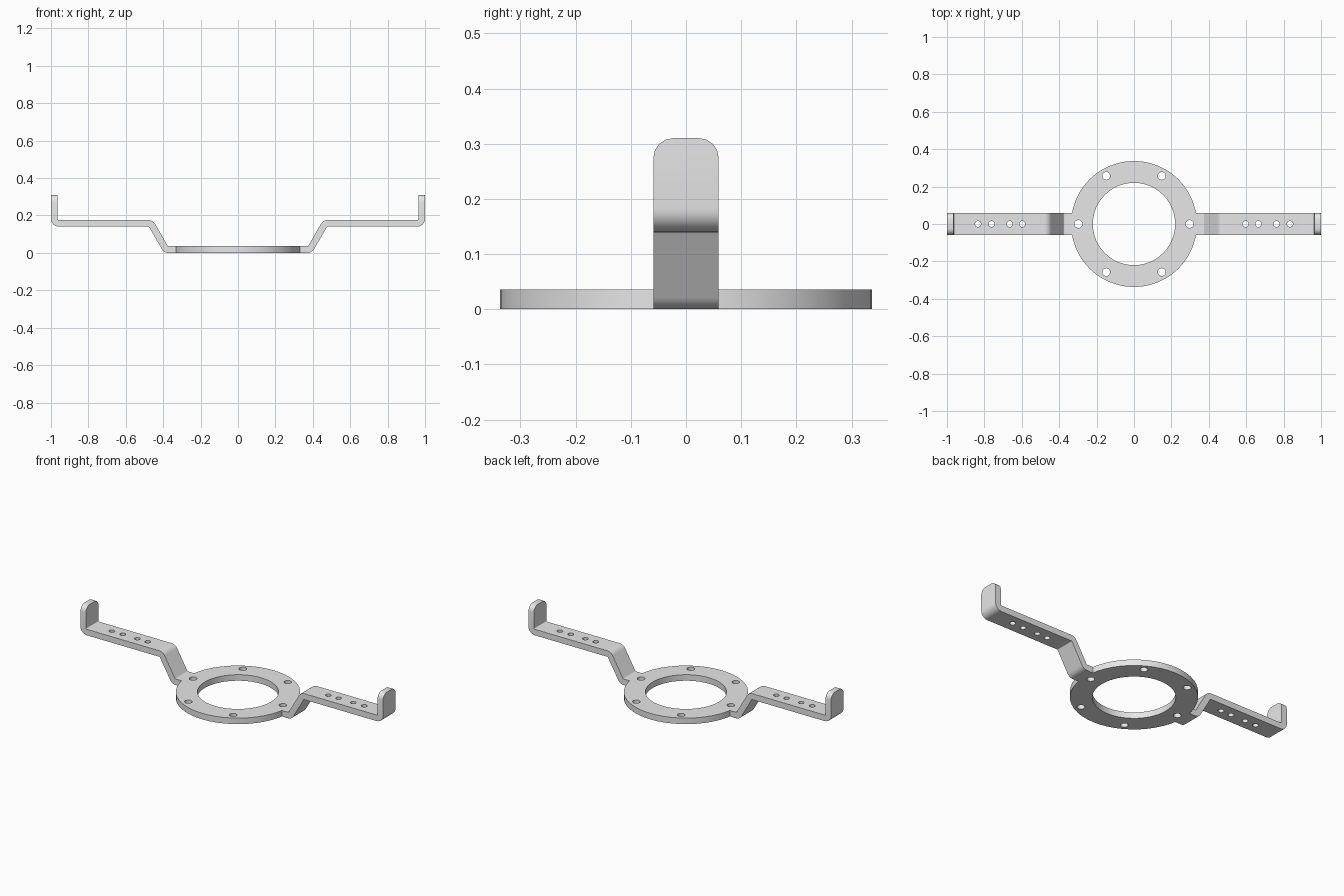
import bpy, bmesh
from math import sin, cos, tan, atan2, pi
from mathutils import Vector, Matrix

cube = bpy.data.objects.get("Cube")
if cube:
    bpy.data.objects.remove(cube, do_unlink=True)

THICK = 0.036        # sheet thickness
HALF_W = 0.059       # half width of an arm
TOP = 0.31           # height of the end tabs
BEND = 0.024         # bend radius at mid-sheet

grey = bpy.data.materials.new("plain_grey_metal")
grey.use_nodes = True
colour = (0.8, 0.8, 0.8, 1)
grey.diffuse_color = colour
grey.node_tree.nodes["Principled BSDF"].inputs["Base Color"].default_value = colour


def make_object(name, bm):
    bmesh.ops.recalc_face_normals(bm, faces=bm.faces)
    mesh = bpy.data.meshes.new(name)
    bm.to_mesh(mesh)
    bm.free()
    mesh.materials.append(grey)
    obj = bpy.data.objects.new(name, mesh)
    bpy.context.collection.objects.link(obj)
    return obj


def add_cylinder(bm, x, y, radius, z0, z1, segments):
    bmesh.ops.create_cone(bm, cap_ends=True, segments=segments,
                          radius1=radius, radius2=radius, depth=z1 - z0,
                          matrix=Matrix.Translation((x, y, (z0 + z1) / 2)))


def bent_strip(path, steps=6):
    """Closed outline of a sheet that follows the path with round bends."""
    pts = [Vector(p) for p in path]
    heading = [atan2(*(b - a).yx) for a, b in zip(pts, pts[1:])]
    line = [(pts[0], heading[0])]
    for p, a0, a1 in zip(pts[1:], heading, heading[1:]):
        s = 1 if a1 > a0 else -1
        start = p - Vector((cos(a0), sin(a0))) * BEND * tan(abs(a1 - a0) / 2)
        centre = start + s * BEND * Vector((-sin(a0), cos(a0)))
        for i in range(steps + 1):
            a = a0 + (a1 - a0) * i / steps
            line.append((centre - s * BEND * Vector((-sin(a), cos(a))), a))
    line.append((pts[-1], heading[-1]))

    def side(d):
        return [p + d * Vector((-sin(a), cos(a))) for p, a in line]
    return side(THICK / 2) + side(-THICK / 2)[::-1]


def make_arm(name, sign):
    mid = THICK / 2
    path = [(0.325, mid), (0.385, mid), (0.466, 0.158),
            (1 - mid, 0.158), (1 - mid, TOP)]
    bm = bmesh.new()
    face = bm.faces.new([bm.verts.new((sign * p.x, -HALF_W, p.y))
                         for p in bent_strip(path)])
    new = bmesh.ops.extrude_face_region(bm, geom=[face])["geom"]
    bmesh.ops.translate(bm, vec=(0, 2 * HALF_W, 0),
                        verts=[v for v in new if isinstance(v, bmesh.types.BMVert)])
    bmesh.ops.recalc_face_normals(bm, faces=bm.faces)
    # Round the two upper corners of the end tab
    corners = [e for e in bm.edges
               if all(v.co.z > TOP - 0.001 for v in e.verts)
               and abs(e.verts[0].co.y - e.verts[1].co.y) < 0.001]
    bmesh.ops.bevel(bm, geom=corners, offset=0.035, segments=4,
                    profile=0.5, affect='EDGES')
    return make_object(name, bm)


def combine(target, other, operation):
    mod = target.modifiers.new(operation.title(), 'BOOLEAN')
    mod.operation, mod.object, mod.solver = operation, other, 'EXACT'
    bpy.context.view_layer.objects.active = target
    bpy.ops.object.modifier_apply(modifier=mod.name)
    bpy.data.objects.remove(other, do_unlink=True)


# Ring plate, with the two bent arms fused to it
bm = bmesh.new()
add_cylinder(bm, 0, 0, 0.337, 0, THICK, 48)
bracket = make_object("ring_bracket_with_arms", bm)
combine(bracket, make_arm("left_arm", 1), 'UNION')
combine(bracket, make_arm("right_arm", -1), 'UNION')

# Central bore, six ring holes and four holes along each arm
bm = bmesh.new()
add_cylinder(bm, 0, 0, 0.22, -0.1, 0.4, 48)
for i in range(6):
    a = i * pi / 3
    add_cylinder(bm, 0.297 * cos(a), 0.297 * sin(a), 0.021, -0.1, 0.4, 20)
for x in (0.597, 0.665, 0.762, 0.834):
    for sign in (1, -1):
        add_cylinder(bm, sign * x, 0, 0.016, -0.1, 0.4, 16)
holes = make_object("hole_cutter", bm)
holes.hide_render = True
combine(bracket, holes, 'DIFFERENCE')

# Smooth bends and rims, crisp sheet edges
bpy.ops.object.select_all(action='DESELECT')
bracket.select_set(True)
bpy.context.view_layer.objects.active = bracket
bpy.ops.object.shade_smooth_by_angle(angle=pi / 6)
